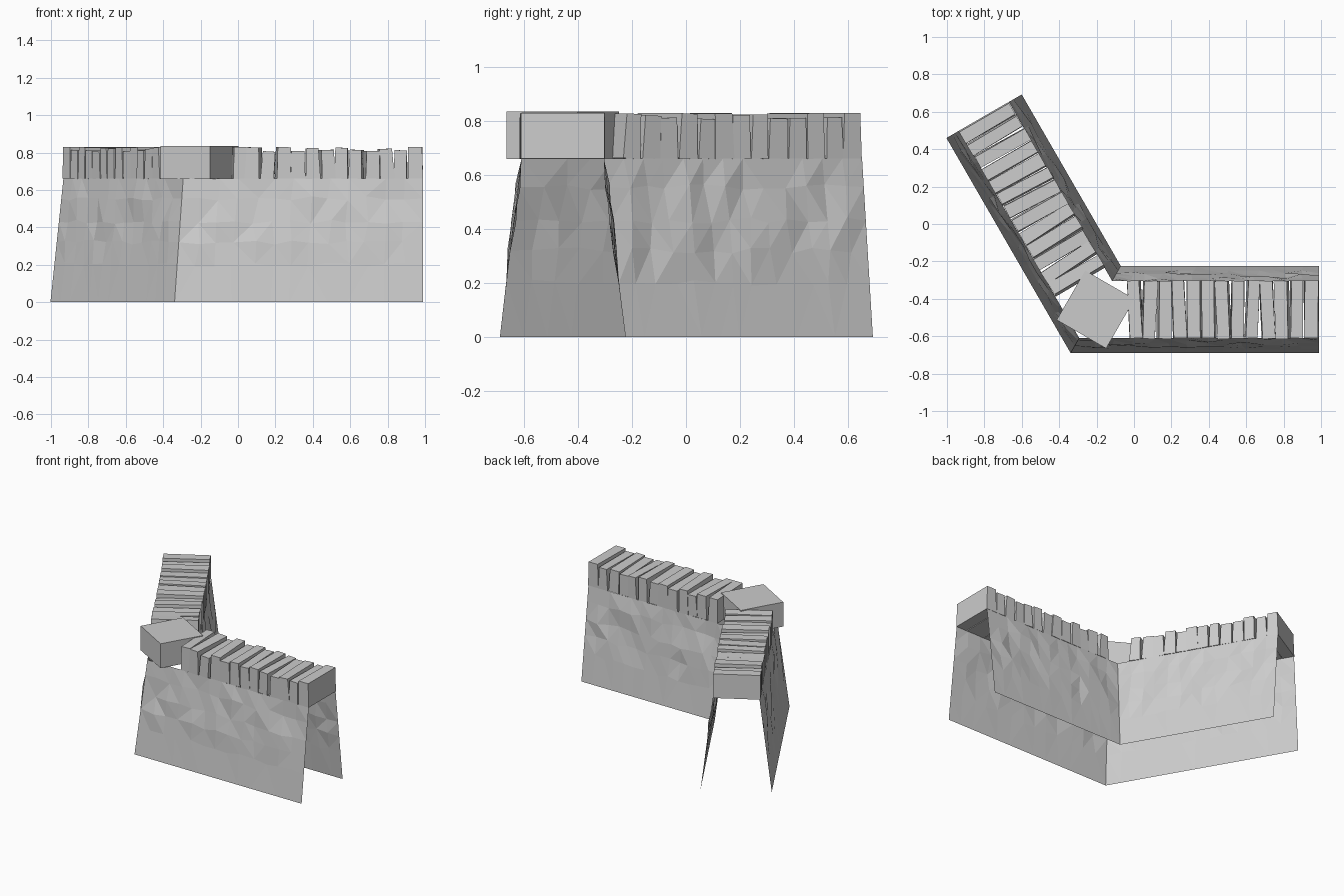
import bpy, bmesh, math, random
from mathutils import Vector, Matrix

if "Cube" in bpy.data.objects:
    bpy.data.objects.remove(bpy.data.objects["Cube"])

random.seed(4)
TOP = 0.66                                   # height where coping begins
PIVOT = Vector((-0.205, -0.457, 0))          # where the two wall centre lines meet
LENGTH = 1.193                               # length of each arm from the pivot


def finish(name, bm):
    me = bpy.data.meshes.new(name)
    bm.to_mesh(me)
    bm.free()
    ob = bpy.data.objects.new(name, me)
    bpy.context.collection.objects.link(ob)
    return ob


def arm_matrix(angle):
    return Matrix.Translation(PIVOT) @ Matrix.Rotation(math.radians(angle), 4, 'Z')


def wall_face(name, angle, side, corner_sign):
    """One battered, open-ended sheet of rough stone; mitred at the bend."""
    bm = bmesh.new()
    cols = 13
    rows = [0, 0.2, 0.32, 0.43, 0.555, TOP]
    grid = []
    for r, z in enumerate(rows):
        half = 0.2325 - 0.08 * z / TOP
        start = corner_sign * half * math.tan(math.radians(30))
        line = []
        for c in range(cols + 1):
            x = start + (LENGTH - start) * c / cols
            y, dz = half, 0
            if 0 < r < len(rows) - 1 and 0 < c < cols:
                x += random.uniform(-0.015, 0.015)
                dz = random.uniform(-0.012, 0.012)
                if r > 1:
                    y += random.choice([0, 0, 0.006, -0.008, 0.01])
            line.append(bm.verts.new((x, side * y, z + dz)))
        grid.append(line)
    for r in range(len(rows) - 1):
        for c in range(cols):
            q = [grid[r][c], grid[r][c + 1], grid[r + 1][c + 1], grid[r + 1][c]]
            if side > 0:
                q.reverse()
            bm.faces.new(q)
    bmesh.ops.triangulate(bm, faces=bm.faces[:])
    bm.transform(arm_matrix(angle))
    return finish(name, bm)


def coping_row(name, angle):
    """Upright slabs set on edge, slightly tilted and uneven."""
    bm = bmesh.new()
    count = 13
    first = 0.17
    step = (LENGTH - first) / count
    for i in range(count):
        last = i == count - 1
        w = step * random.uniform(0.88, 1.04)
        x = first + step * (i + 0.5)
        h = 0.17 if last else random.uniform(0.145, 0.17)
        new = bmesh.ops.create_cube(bm, size=1)['verts']
        for v in new:
            top = v.co.z > 0
            v.co.x *= w * (random.uniform(0.8, 1.0) if top else 1)
            v.co.y *= 0.308
            v.co.z *= h
        yaw = 0 if last else random.uniform(-0.05, 0.05)
        tilt = 0 if last else random.uniform(-0.06, 0.06)
        m = (Matrix.Translation((x, random.uniform(-0.004, 0.004), TOP + h / 2))
             @ Matrix.Rotation(yaw, 4, 'Z') @ Matrix.Rotation(tilt, 4, 'Y'))
        bmesh.ops.transform(bm, matrix=m, verts=new)
    bm.transform(arm_matrix(angle))
    return finish(name, bm)


# Two arms meeting at 120 degrees, outer and inner faces
wall_face("right_wall_outer", 0, -1, -1)
wall_face("right_wall_inner", 0, 1, 1)
wall_face("left_wall_outer", 120, 1, -1)
wall_face("left_wall_inner", 120, -1, 1)

# Coping stones along each arm
coping_row("right_coping", 0)
coping_row("left_coping", 120)

# Square block over the bend
bm = bmesh.new()
bmesh.ops.create_cube(bm, size=1)
bm.transform(Matrix.Translation(PIVOT + Vector((0, 0, 0.747))) @ Matrix.Rotation(math.radians(60), 4, 'Z')
             @ Matrix.Diagonal((0.305, 0.305, 0.175, 1)))
finish("corner_stone", bm)
